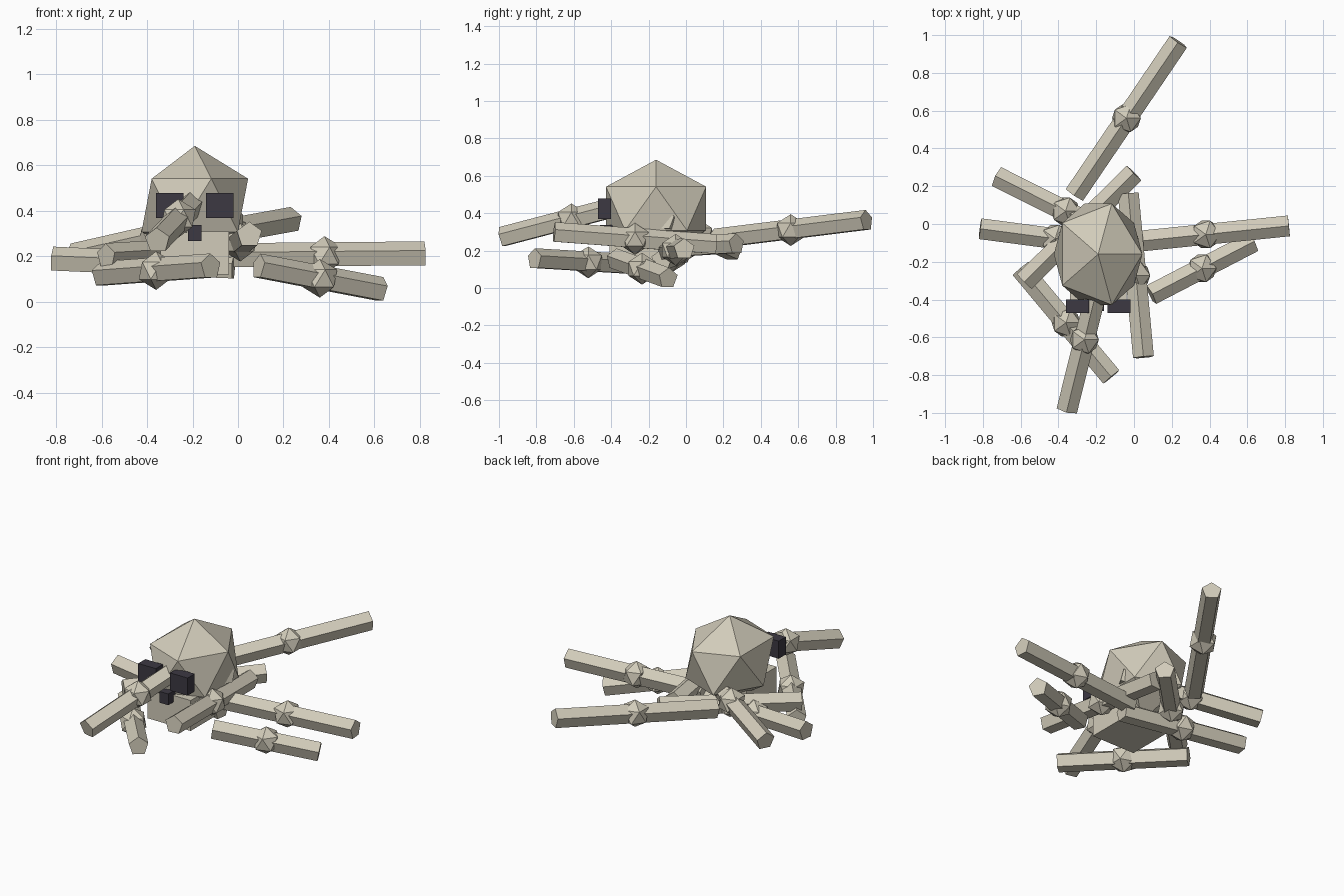
import bpy
from mathutils import Vector

if "Cube" in bpy.data.objects:
    bpy.data.objects.remove(bpy.data.objects["Cube"])


def material(name, colour):
    m = bpy.data.materials.new(name)
    m.diffuse_color = (*colour, 1.0)
    m.use_nodes = True
    m.node_tree.nodes["Principled BSDF"].inputs["Base Color"].default_value = m.diffuse_color
    return m


BONE = material("old bone", (0.64, 0.60, 0.49))
DARK = material("dark hollow", (0.045, 0.04, 0.055))


def finish(name, mat):
    ob = bpy.context.object
    ob.name = name
    ob.data.materials.append(mat)
    return ob


def box(name, centre, size, mat):
    bpy.ops.mesh.primitive_cube_add(size=1, location=centre)
    finish(name, mat).scale = size


def ball(name, centre, radii, mat):
    bpy.ops.mesh.primitive_ico_sphere_add(subdivisions=1, radius=1, location=centre)
    finish(name, mat).scale = radii


def bone(name, a, b, radius=0.058, knob=0.085):
    """Five-sided shaft from a to b, ridge upward, with a faceted knob halfway."""
    a, b = Vector(a), Vector(b)
    axis = b - a
    bpy.ops.mesh.primitive_cylinder_add(vertices=5, radius=radius, depth=axis.length,
                                        location=(a + b) / 2)
    shaft = finish(name + "_shaft", BONE)
    shaft.rotation_euler = axis.to_track_quat('Z', 'Y').to_euler()
    ball(name + "_knob", (a + b) / 2, (knob,) * 3, BONE)


# skull: faceted cranium, jaw, eye sockets and nose hole
SX = -0.19
ball("cranium", (SX, -0.16, 0.425), (0.262, 0.315, 0.261), BONE)
box("jaw", (SX, -0.26, 0.215), (0.30, 0.30, 0.19), BONE)
for side, label in ((-1, "left"), (1, "right")):
    box(label + "_eye_socket", (SX + side * 0.11, -0.435, 0.424), (0.122, 0.07, 0.11), DARK)
box("nose_hole", (SX, -0.425, 0.303), (0.06, 0.07, 0.07), DARK)

# scattered bones, given by their two end points
BONES = {
    "long_back_bone": ((-0.315, 0.155, 0.26), (0.235, 0.965, 0.36)),
    "right_bone": ((-0.06, -0.10, 0.20), (0.82, -0.01, 0.208)),
    "low_right_bone": ((0.09, -0.375, 0.155), (0.63, -0.095, 0.052)),
    "front_right_bone": ((0.05, -0.705, 0.295), (-0.03, 0.16, 0.23)),
    "front_bone": ((-0.355, -0.985, 0.27), (-0.17, -0.24, 0.465)),
    "front_left_bone": ((-0.12, -0.81, 0.155), (-0.60, -0.235, 0.12)),
    "back_left_bone": ((-0.725, 0.25, 0.20), (0.0, -0.115, 0.365)),
    "left_bone": ((-0.815, -0.025, 0.185), (-0.02, -0.13, 0.15)),
    "crossing_bone": ((-0.58, -0.305, 0.20), (0.0, 0.27, 0.235)),
}
for label, (p, q) in BONES.items():
    bone(label, p, q)
